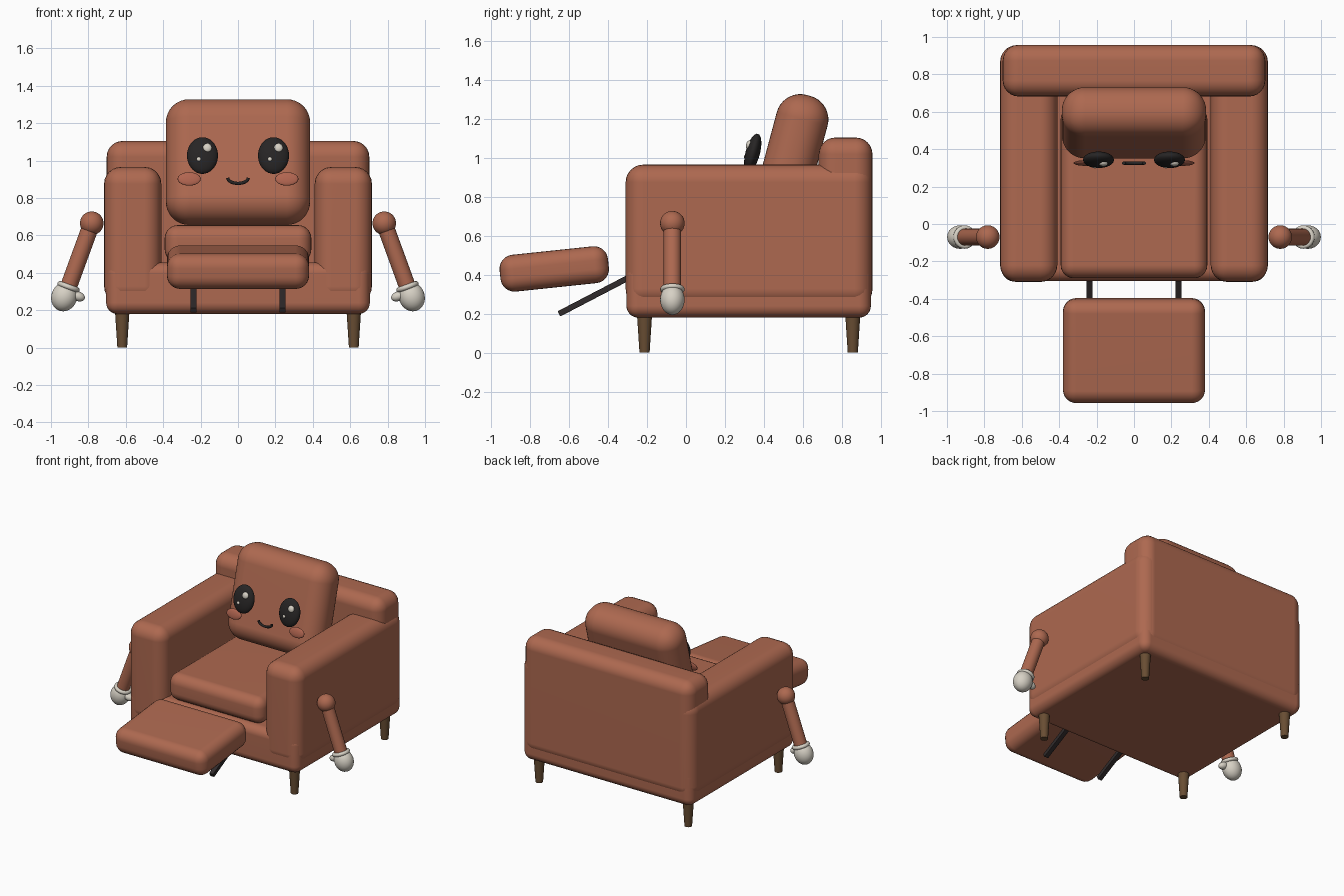
import bpy
import bmesh
from math import radians, pi, cos, sin
from mathutils import Vector, Matrix

if "Cube" in bpy.data.objects:
    bpy.data.objects.remove(bpy.data.objects["Cube"], do_unlink=True)


def material(name, r, g, b):
    m = bpy.data.materials.new(name)
    m.use_nodes = True
    m.diffuse_color = (r, g, b, 1)
    bsdf = next(n for n in m.node_tree.nodes if n.type == "BSDF_PRINCIPLED")
    bsdf.inputs["Base Color"].default_value = (r, g, b, 1)
    return m


LEATHER = material("terracotta_leather", 0.42, 0.14, 0.08)
BLUSH = material("blush", 0.44, 0.13, 0.08)
BLACK = material("eye_black", 0.02, 0.018, 0.018)
METAL = material("dark_metal", 0.03, 0.024, 0.025)
WOOD = material("brown_wood", 0.14, 0.075, 0.033)
GLOVE = material("glove_white", 0.68, 0.64, 0.56)
TILT = -radians(15)


def finish(name, bm, mat, matrix=Matrix()):
    mesh = bpy.data.meshes.new(name)
    bm.to_mesh(mesh)
    bm.free()
    mesh.materials.append(mat)
    obj = bpy.data.objects.new(name, mesh)
    bpy.context.collection.objects.link(obj)
    obj.matrix_world = matrix
    mesh.shade_smooth()
    return obj


def cushion(name, center, size, radius, mat=LEATHER, tilt=0, segments=6):
    """Box with rounded edges, tilted about x."""
    bm = bmesh.new()
    bmesh.ops.create_cube(bm, size=1)
    bmesh.ops.scale(bm, vec=size, verts=bm.verts)
    bmesh.ops.bevel(bm, geom=bm.edges[:], offset=radius, segments=segments,
                    profile=0.5, affect="EDGES", clamp_overlap=True)
    bmesh.ops.recalc_face_normals(bm, faces=bm.faces)
    obj = finish(name, bm, mat,
                 Matrix.Translation(center) @ Matrix.Rotation(tilt, 4, "X"))
    mod = obj.modifiers.new("weighted_normals", "WEIGHTED_NORMAL")
    mod.keep_sharp = True
    return obj


def ellipsoid(name, center, radii, mat, rot=Matrix()):
    bm = bmesh.new()
    bmesh.ops.create_uvsphere(bm, u_segments=28, v_segments=18, radius=1)
    bmesh.ops.scale(bm, vec=radii, verts=bm.verts)
    return finish(name, bm, mat, Matrix.Translation(center) @ rot)


def rod(name, a, b, r1, r2, mat):
    """Round rod from a to b."""
    a, b = Vector(a), Vector(b)
    bm = bmesh.new()
    bmesh.ops.create_cone(bm, cap_ends=True, segments=24, radius1=r1,
                          radius2=r2, depth=(b - a).length)
    for e in bm.edges:
        e.smooth = not any(len(f.verts) > 4 for f in e.link_faces)
    rot = (b - a).to_track_quat("Z", "Y").to_matrix().to_4x4()
    return finish(name, bm, mat, Matrix.Translation((a + b) / 2) @ rot)


def tube(name, points, radius, mat, cyclic=False):
    curve = bpy.data.curves.new(name, "CURVE")
    curve.dimensions = "3D"
    curve.bevel_depth = radius
    curve.bevel_resolution = 3
    curve.use_fill_caps = True
    spline = curve.splines.new("POLY")
    spline.points.add(len(points) - 1)
    for p, co in zip(spline.points, points):
        p.co = (*co, 1)
    spline.use_cyclic_u = cyclic
    spline.use_smooth = True
    curve.materials.append(mat)
    obj = bpy.data.objects.new(name, curve)
    bpy.context.collection.objects.link(obj)
    return obj


# Upholstered body
cushion("base", (0, 0.322, 0.318), (1.41, 1.256, 0.276), 0.06)
cushion("backrest", (0, 0.82, 0.672), (1.404, 0.276, 0.866), 0.085)
cushion("seat_cushion", (0, 0.17, 0.555), (0.784, 0.92, 0.2), 0.07)
cushion("head_cushion", (0, 0.541, 0.992), (0.772, 0.27, 0.682), 0.125,
        tilt=TILT, segments=9)
cushion("footrest", (0, -0.677, 0.43), (0.76, 0.56, 0.19), 0.072,
        tilt=radians(6))

# Smile
smile = [(0.055 * cos(t), 0.325, 0.908 + 0.03 * sin(t))
         for t in (pi + pi * i / 14 for i in range(15))]
tube("smile", smile, 0.009, BLACK)

face_rot = Matrix.Rotation(TILT, 4, "X")
for side, s in (("left", 1), ("right", -1)):
    # Armrest and footrest strut
    cushion(side + "_armrest", (s * 0.563, 0.323, 0.602),
            (0.306, 1.266, 0.728), 0.09)
    cushion(side + "_footrest_strut", (s * 0.238, -0.44, 0.31),
            (0.034, 0.48, 0.03), 0.002, METAL, radians(27.5), 1)

    # Legs
    for end, y in (("front", -0.213), ("back", 0.857)):
        rod(f"{side}_{end}_leg", (s * 0.619, y, 0), (s * 0.619, y, 0.2),
            0.026, 0.039, WOOD)

    # Eye with two glints, and cheek
    x = s * 0.19
    ellipsoid(side + "_eye", (x, 0.343, 1.027), (0.083, 0.037, 0.101), BLACK, face_rot)
    ellipsoid(side + "_large_glint", (x + 0.026, 0.323, 1.068), (0.024, 0.014, 0.024),
              GLOVE, face_rot)
    ellipsoid(side + "_small_glint", (x - 0.019, 0.306, 1.008), (0.012, 0.008, 0.012),
              GLOVE, face_rot)
    ellipsoid(side + "_cheek", (s * 0.261, 0.326, 0.902), (0.062, 0.012, 0.037),
              BLUSH, face_rot)

    # Arm with gloved hand
    shoulder = Vector((s * 0.782, -0.07, 0.665))
    wrist = Vector((s * 0.906, -0.07, 0.325))
    axis = (wrist - shoulder).normalized()
    ellipsoid(side + "_shoulder", shoulder, (0.063,) * 3, LEATHER)
    rod(side + "_arm", shoulder, wrist, 0.045, 0.045, LEATHER)
    tilt = Matrix.Rotation(-s * radians(20), 4, "Y")
    ellipsoid(side + "_hand", (s * 0.929, -0.07, 0.272), (0.069, 0.063, 0.079),
              GLOVE, tilt)
    ellipsoid(side + "_thumb", (s * 0.857, -0.075, 0.275), (0.04, 0.028, 0.026),
              GLOVE, tilt)
    across = axis.cross(Vector((0, 1, 0)))
    ring = [wrist + 0.049 * (cos(a) * across + sin(a) * Vector((0, 1, 0)))
            for a in (2 * pi * i / 28 for i in range(28))]
    tube(side + "_cuff", ring, 0.014, GLOVE, cyclic=True)
